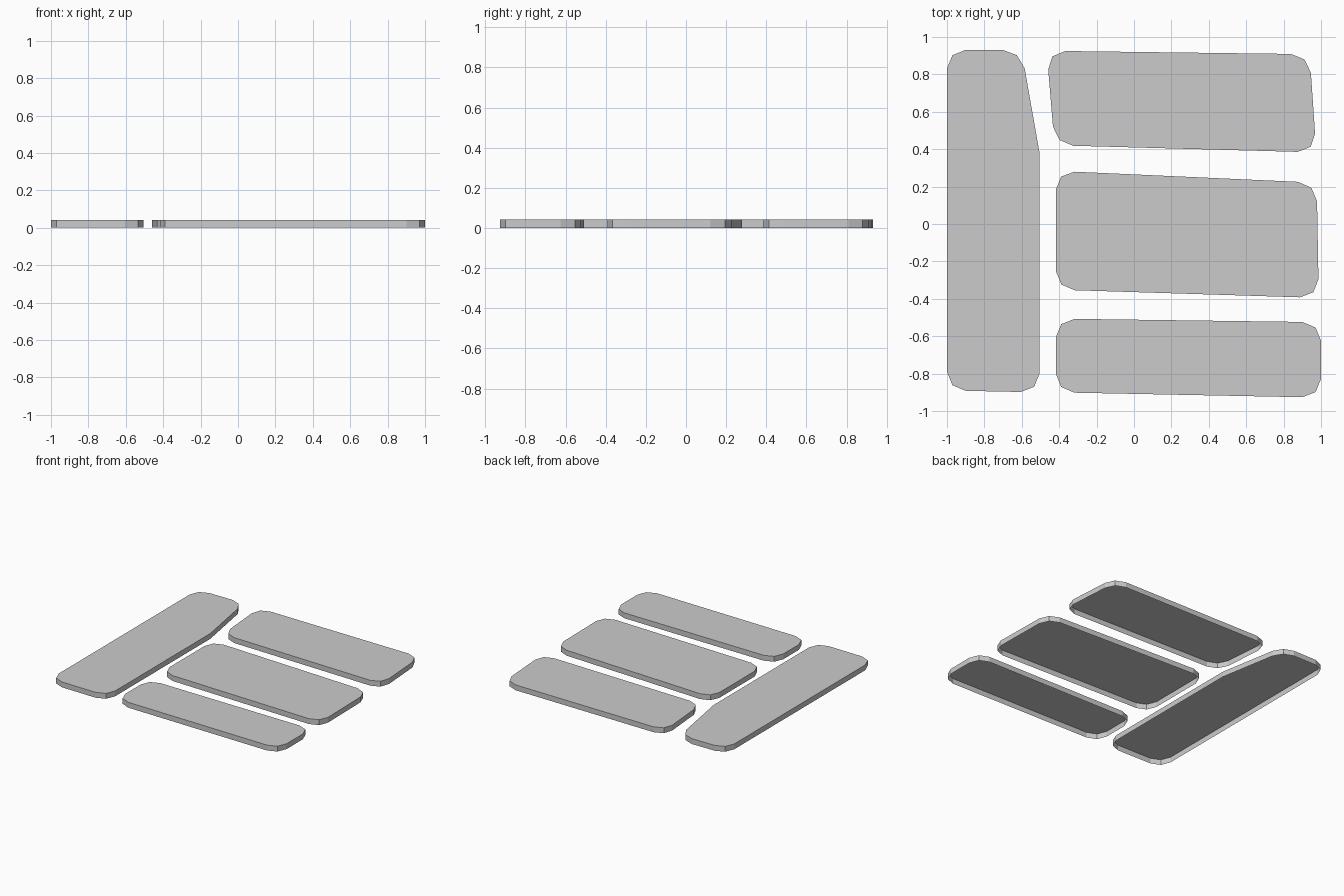
import bpy, bmesh
from mathutils import Vector

if "Cube" in bpy.data.objects:
    bpy.data.objects.remove(bpy.data.objects["Cube"])

HEIGHT = 0.042
CUT = 0.10


def rounded(corners):
    """Replace each corner by a two-facet round; a third value of 0 keeps it sharp."""
    pts = []
    for i, c in enumerate(corners):
        p = Vector(c[:2])
        cut = c[2] if len(c) > 2 else CUT
        if cut == 0:
            pts.append(p)
            continue
        a = p + (Vector(corners[i - 1][:2]) - p).normalized() * cut
        b = p + (Vector(corners[(i + 1) % len(corners)][:2]) - p).normalized() * cut
        pts += [a, p * 0.42 + (a + b) * 0.29, b]
    return pts


def plate(name, corners):
    """Flat plate with a top and side walls, open underneath."""
    bm = bmesh.new()
    outline = rounded(corners)
    low = [bm.verts.new((p.x, p.y, 0)) for p in outline]
    top = [bm.verts.new((p.x, p.y, HEIGHT)) for p in outline]
    bm.faces.new(top[::-1])
    n = len(outline)
    for i in range(n):
        j = (i + 1) % n
        bm.faces.new((low[i], top[i], top[j], low[j]))
    mesh = bpy.data.meshes.new(name)
    bm.to_mesh(mesh)
    bm.free()
    obj = bpy.data.objects.new(name, mesh)
    bpy.context.collection.objects.link(obj)


# Corners run clockwise from the back left
plate("left_long_plate", [(-1, 0.931), (-0.602, 0.931), (-0.505, 0.38, 0),
                          (-0.505, -0.9), (-1, -0.89)])
plate("back_plate", [(-0.467, 0.926), (0.939, 0.908), (0.975, 0.383), (-0.425, 0.421)])
plate("middle_plate", [(-0.418, 0.284), (0.977, 0.221), (0.988, -0.395), (-0.418, -0.351)])
plate("front_plate", [(-0.418, -0.506), (1, -0.525), (1, -0.928), (-0.418, -0.9)])
